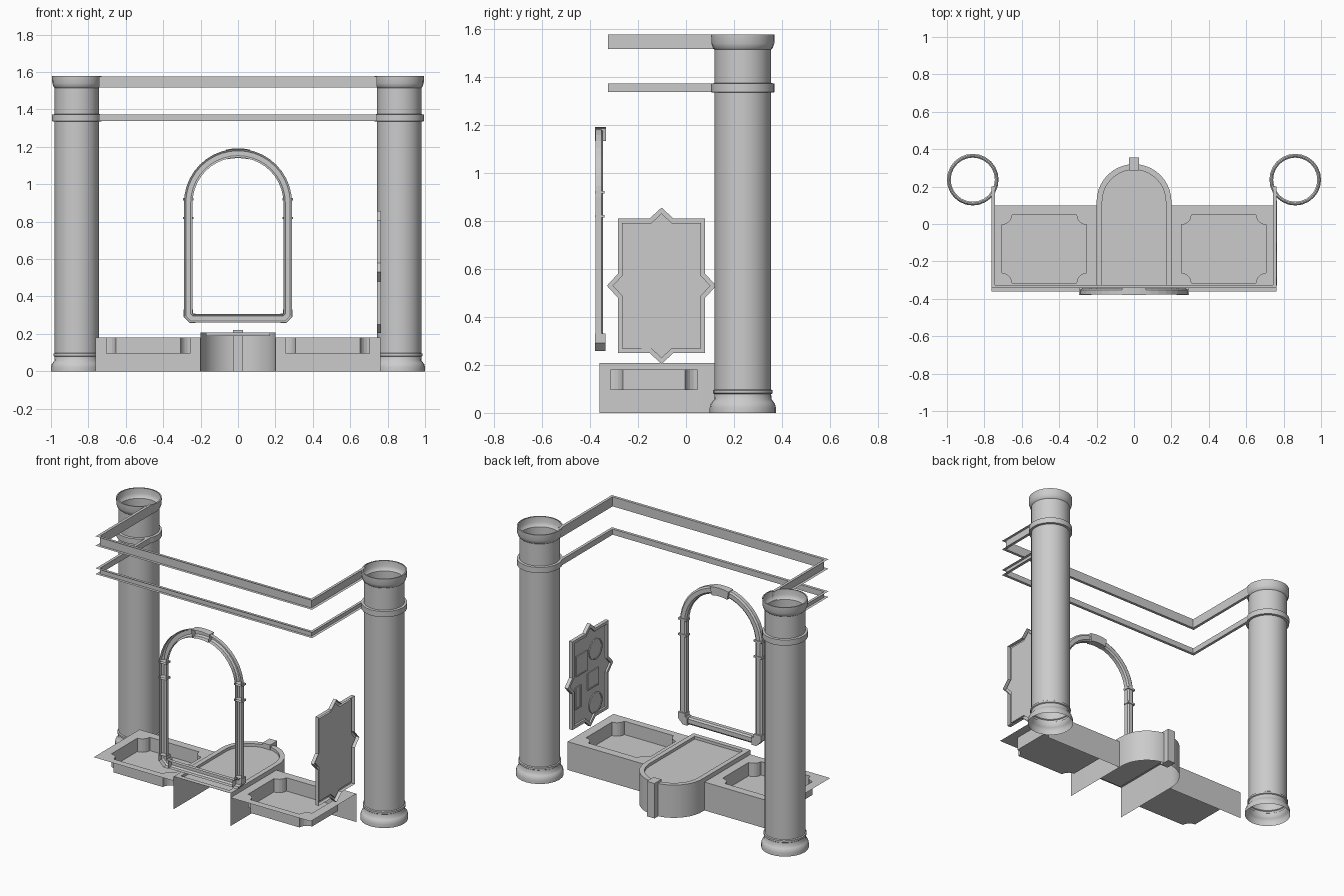
import bpy, bmesh, math
from mathutils import Vector

if "Cube" in bpy.data.objects:
    bpy.data.objects.remove(bpy.data.objects["Cube"])

grey = bpy.data.materials.new("plaster_grey")
grey.diffuse_color = (0.6, 0.6, 0.6, 1)
grey.use_nodes = True
grey.node_tree.nodes["Principled BSDF"].inputs["Base Color"].default_value = grey.diffuse_color


def finish(name, bm, smooth=False):
    me = bpy.data.meshes.new(name)
    bmesh.ops.recalc_face_normals(bm, faces=bm.faces[:])
    bm.to_mesh(me)
    bm.free()
    me.materials.append(grey)
    ob = bpy.data.objects.new(name, me)
    bpy.context.collection.objects.link(ob)
    if smooth:
        bpy.ops.object.select_all(action='DESELECT')
        ob.select_set(True)
        bpy.context.view_layer.objects.active = ob
        bpy.ops.object.shade_smooth_by_angle(angle=math.radians(35))
    return ob


def offset(path, d, closed):
    """Move a 2D path sideways by d with mitred corners."""
    out, n = [], len(path)
    for i, p in enumerate(path):
        p = Vector(p)
        a = Vector(path[i - 1]) if closed or i else None
        b = Vector(path[(i + 1) % n]) if closed or i < n - 1 else None
        dirs = [(p - a).normalized() if a else None, (b - p).normalized() if b else None]
        nr = [Vector((-t.y, t.x)) for t in dirs if t]
        m = sum(nr, Vector((0, 0))).normalized()
        out.append(p + m * (d / m.dot(nr[0])))
    return out


def sweep(bm, path, profile, place, closed=False, cap=False):
    """Carry a (sideways, height) profile along a 2D path; place maps to 3D."""
    rows = [[bm.verts.new(place(q.x, q.y, h)) for q in offset(path, d, closed)]
            for d, h in profile]
    n = len(path)
    for r0, r1 in zip(rows, rows[1:]):
        for i in range(n if closed else n - 1):
            j = (i + 1) % n
            bm.faces.new((r0[i], r0[j], r1[j], r1[i]))
    if cap:
        bm.faces.new(rows[-1])
    return rows


def box(bm, x0, x1, y0, y1, z0, z1):
    vs = bmesh.ops.create_cube(bm, size=1)["verts"]
    for v in vs:
        v.co = ((x0, x1)[v.co.x > 0], (y0, y1)[v.co.y > 0], (z0, z1)[v.co.z > 0])


def arc(cx, cy, r, a0, a1, n):
    return [(cx + r * math.cos(math.radians(a0 + (a1 - a0) * i / n)),
             cy + r * math.sin(math.radians(a0 + (a1 - a0) * i / n))) for i in range(n + 1)]


flat = lambda a, b, h: (a, b, h)      # plan view paths
wall = lambda a, b, h: (a, h, b)      # paths on the front wall
side = lambda a, b, h: (h, a, b)      # paths on the side wall

# Hollow turned columns
COL = [(.138, 0), (.138, .022), (.134, .038), (.128, .046), (.12, .056), (.118, .078),
       (.124, .082), (.124, .094), (.118, .098), (.118, 1.335), (.132, 1.337), (.132, 1.373),
       (.118, 1.375), (.118, 1.515), (.124, 1.52), (.131, 1.54), (.132, 1.578), (.124, 1.578)]
for s, nm in ((-1, "left"), (1, "right")):
    bm = bmesh.new()
    N = 24
    rings = [[bm.verts.new((s * .862 + r * math.cos(math.tau * i / N),
                            .237 + r * math.sin(math.tau * i / N), z)) for i in range(N)]
             for r, z in COL]
    for a, b in zip(rings, rings[1:]):
        for i in range(N):
            bm.faces.new((a[i], a[(i + 1) % N], b[(i + 1) % N], b[i]))
    finish(nm + "_column", bm, True)

# Cornice channels running round three sides of the room
U = [(-.761, .2), (-.761, -.343), (.761, -.343), (.761, .2)]
for nm, z0, z1 in (("upper_cornice", 1.517, 1.577), ("lower_cornice", 1.337, 1.373)):
    bm = bmesh.new()
    sweep(bm, U, [(0, z1), (.018, z1), (.018, z0), (0, z0)], flat)
    finish(nm, bm)

# Arched wall frame, open at the back
R, ZC, ZB = .266, .9, .283
frame = [(-R, ZB + .018), (-R + .018, ZB), (R - .018, ZB), (R, ZB + .018)] + arc(0, ZC, R, 0, 180, 20)
channel = [(.023, -.378), (.023, -.353), (.013, -.345), (-.013, -.345), (-.023, -.353), (-.023, -.378)]
bm = bmesh.new()
sweep(bm, frame, channel, wall, closed=True)
finish("arch_frame", bm)


def block(name, path, w, y1):
    b = bmesh.new()
    rows = sweep(b, path, [(w, -.38), (w, y1), (-w, y1), (-w, -.38)], wall)
    for i in (0, -1):
        b.faces.new([r[i] for r in rows])
    finish(name, b)


# Keystone, corner blocks and small bands on the frame
block("arch_keystone", arc(0, ZC, R, 77, 103, 4), .026, -.334)
for s in (-1, 1):
    block("frame_corner", [(s * R, .33), (s * R, ZB + .018), (s * (R - .018), ZB), (s * (R - .04), ZB)],
          .025, -.335)
    for z in (.82, .92):
        a = math.asin(max(0, z - ZC) / R)
        x = R * math.cos(a)
        block("frame_band", [(s * x, z - .006), (s * x, z + .006)], .028, -.34)

# Wing plinths with a sunken tray with scooped corners
X0, X1, Y0, Y1, C = .255, .705, -.315, .048, .052
for s, nm in ((-1, "left"), (1, "right")):
    bm = bmesh.new()
    tray = (arc(X0, Y0, C, 90, 0, 5) + arc(X1, Y0, C, 180, 90, 5)
            + arc(X1, Y1, C, 270, 180, 5) + arc(X0, Y1, C, 360, 270, 5))
    rim = [(.2, -.36), (.762, -.36), (.762, .1), (.2, .1)]
    rows = sweep(bm, [(s * x, y) for x, y in tray], [(0, .18), (0, .095)], flat, True, True)
    out = [bm.verts.new((s * x, y, .18)) for x, y in rim]
    es = [bm.edges.new((out[i - 1], out[i])) for i in range(4)]
    es += [bm.edges.get((rows[0][i - 1], rows[0][i])) for i in range(len(tray))]
    bmesh.ops.triangle_fill(bm, use_beauty=True, edges=es, normal=(0, 0, 1))
    low = [bm.verts.new((s * x, .1, 0)) for x in (.762, .2)]
    bm.faces.new((out[2], out[3], low[1], low[0]))
    bmesh.ops.dissolve_limit(bm, angle_limit=.01, verts=bm.verts[:], edges=bm.edges[:])
    finish(nm + "_plinth", bm)

# Central round-ended plinth: side wall, raised rim and sunken top
bm = bmesh.new()
outer = [(.2, -.36)] + arc(0, .12, .2, 0, 180, 20) + [(-.2, -.36)]
sweep(bm, outer, [(0, 0), (0, .208)], flat)
lid = [(-.2, -.36)] + outer[:-1]
sweep(bm, lid, [(0, .208), (.03, .208), (.03, .19)], flat, True, True)
finish("centre_plinth", bm, True)
bm = bmesh.new()
box(bm, -.027, .027, .285, .355, 0, .222)
finish("plinth_keystone", bm)

# Side wall plaque with pointed edges, raised rim and relief shapes
bm = bmesh.new()
cy, cz, hw, hh = -.102, .53, .182, .28
plaque = []
for k, (a, b, t) in enumerate(((hw, hh, .05), (hh, hw, .05)) * 2):
    ang = k * math.pi / 2
    c, sn = round(math.cos(ang)), round(math.sin(ang))
    for px, py in ((a, -t), (a + .046, 0), (a, t), (a, b)):
        plaque.append((cy + px * c - py * sn, cz + px * sn + py * c))
sweep(bm, plaque, [(0, .765), (0, .742), (.018, .742), (.018, .754)], side, True, True)
finish("wall_plaque", bm)


def relief(name, loop):
    b = bmesh.new()
    sweep(b, loop, [(0, .754), (0, .748), (.008, .748), (.008, .751)], side, True, True)
    finish(name, b)


for y, z in ((-.165, .67), (-.165, .33)):
    relief("plaque_disc", arc(y, z, .066, 0, 345, 23))
for y, z, w, h in ((-.025, .63, .055, .065), (-.14, .49, .055, .055), (.01, .43, .028, .07)):
    relief("plaque_tile", [(y - w, z - h), (y + w, z - h), (y + w, z + h), (y - w, z + h)])
